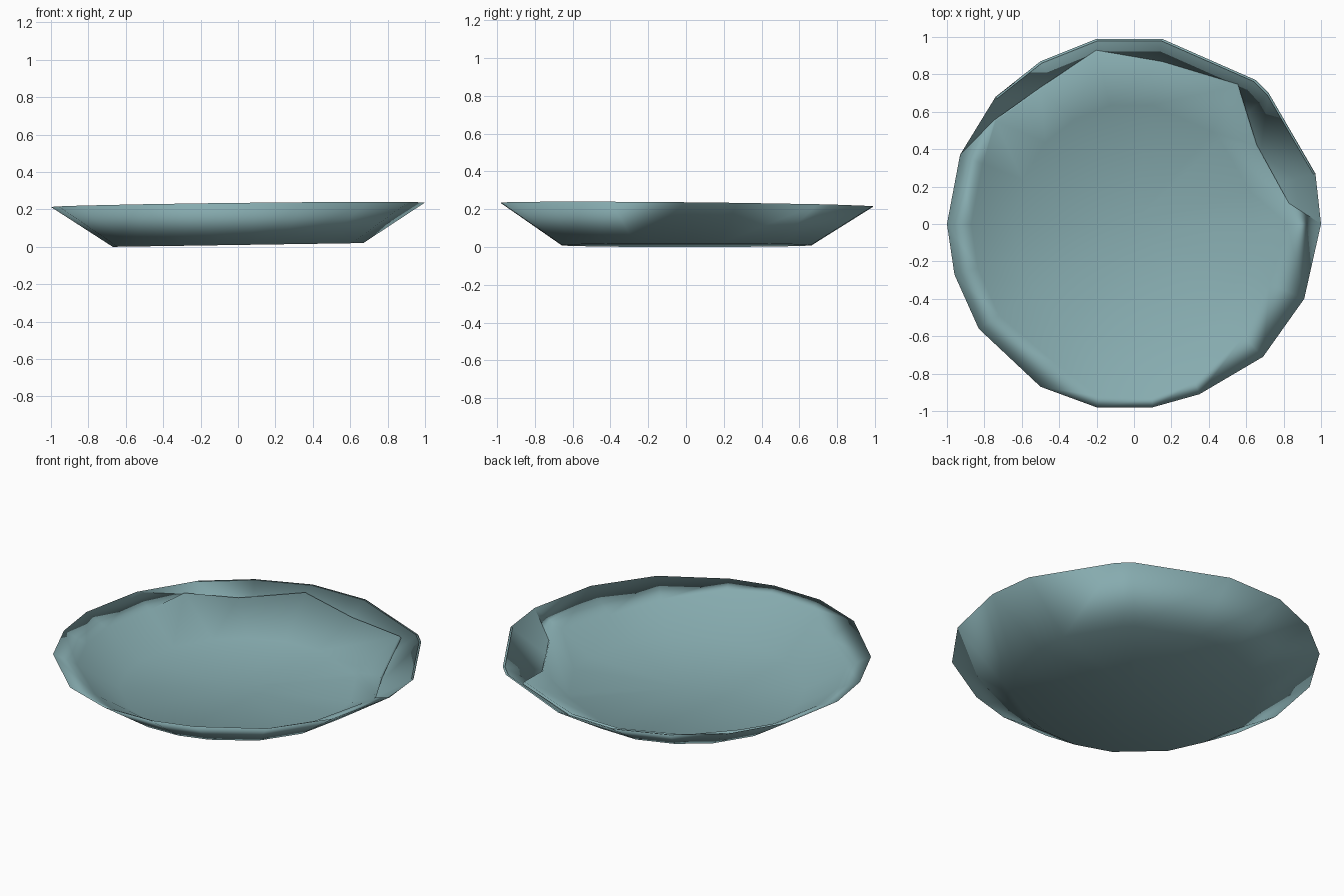
import bpy
import bmesh
from mathutils import Vector
from mathutils.bvhtree import BVHTree

default_cube = bpy.data.objects.get("Cube")
if default_cube:
    bpy.data.objects.remove(default_cube, do_unlink=True)

# Uneven rim outline, anticlockwise
RIM = [(1, 0), (.97, .27), (.72, .7), (.65, .77), (.15, .99), (-.2, .99),
       (-.5, .87), (-.74, .68), (-.93, .37), (-1, 0), (-.96, -.27),
       (-.83, -.56), (-.5, -.87), (-.2, -.98), (.1, -.98), (.35, -.91),
       (.69, -.71), (.91, -.4)]

# Stretch along the back where the lining ends below the rim
LOW_EDGE = {1: (.82, .11), 2: (.65, .42), 3: (.55, .74), 4: (.15, .86),
            5: (-.2, .92), 6: (-.5, .72), 7: (-.74, .55)}

# Where the lining starts to roll over into the rim, as a share of its radius
ROLL = {0: .82, 12: .85, 13: .94, 14: .95, 15: .93, 16: .85, 17: .8}

FOOT = .67      # foot radius as a share of the rim radius
LINING = .64    # the same for the lining's flat floor


def foot_height(x):
    return .01 + .015 * x


def rim_height(x, y):
    return .225 + .012 * x - .01 * y


def bridge(bm, lower, upper, facing_in=False):
    """Join two rings with quads that face outward, or into the dish."""
    count = len(lower)
    for i in range(count):
        j = (i + 1) % count
        quad = [lower[i], lower[j], upper[j], upper[i]]
        bm.faces.new(quad[::-1] if facing_in else quad)


def fan(bm, ring, facing_up):
    """Fill a ring with triangles around a middle point."""
    middle = sum((v.co for v in ring), Vector()) / len(ring)
    centre = bm.verts.new(middle)
    for i, first in enumerate(ring):
        second = ring[(i + 1) % len(ring)]
        pair = (first, second) if facing_up else (second, first)
        bm.faces.new((*pair, centre))


bm = bmesh.new()

# Outer foot and sloping wall
foot = [bm.verts.new((x * FOOT, y * FOOT, foot_height(x * FOOT))) for x, y in RIM]
rim = [bm.verts.new((x, y, rim_height(x, y))) for x, y in RIM]
fan(bm, foot, False)
bridge(bm, foot, rim)
wall = BVHTree.FromBMesh(bm)


def wall_height(x, y):
    return wall.ray_cast(Vector((x, y, 1)), Vector((0, 0, -1)))[0].z


# Lining: floor, raised edge, then the rim or a short skirt under the low edge
floor, edge, border = [], [], []
for i, (x, y) in enumerate(RIM):
    floor.append(bm.verts.new((x * LINING, y * LINING, foot_height(x * LINING) + .02)))
    if i in LOW_EDGE:
        px, py = LOW_EDGE[i]
        height = wall_height(px, py)
        edge.append(bm.verts.new((px, py, height + .02)))
        border.append(bm.verts.new((px * 1.01, py * 1.01, height + .008)))
    else:
        share = ROLL.get(i, .87)
        px, py = x * share, y * share
        height = wall_height(px, py) + .2 * (1 - share)
        edge.append(bm.verts.new((px, py, height)))
        border.append(rim[i])
fan(bm, floor, True)
bridge(bm, floor, edge, True)
bridge(bm, edge, border, True)

# Narrow flat lip on the rim above the bare stretch of wall
low = sorted(LOW_EDGE)
lip = [bm.verts.new((v.co.x * .988, v.co.y * .988, v.co.z))
       for v in (rim[i] for i in low)]
for k in range(len(low) - 1):
    bm.faces.new((lip[k], rim[low[k]], rim[low[k + 1]], lip[k + 1]))

# Stand the dish on the ground
lowest = min(v.co.z for v in bm.verts)
bmesh.ops.translate(bm, verts=bm.verts, vec=(0, 0, -lowest))
for face in bm.faces:
    face.smooth = True

mesh = bpy.data.meshes.new("dish")
bm.to_mesh(mesh)
bm.free()
dish = bpy.data.objects.new("dish", mesh)
bpy.context.collection.objects.link(dish)

# Dull teal glaze
colour = (.24, .41, .43, 1)
glaze = bpy.data.materials.new("dull teal")
glaze.use_nodes = True
glaze.diffuse_color = colour
glaze.node_tree.nodes["Principled BSDF"].inputs["Base Color"].default_value = colour
mesh.materials.append(glaze)
